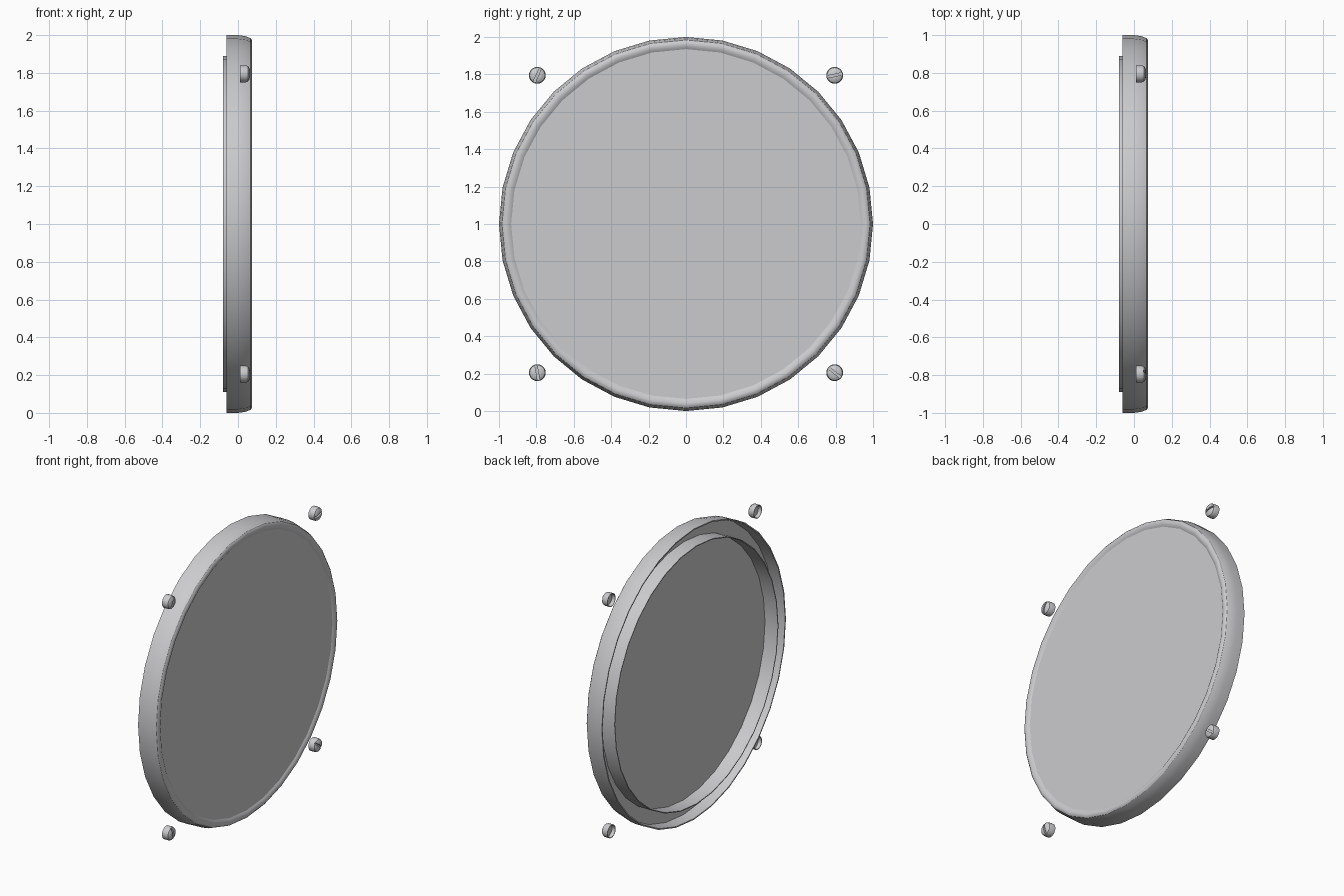
import bpy, bmesh, math
from mathutils import Matrix

if "Cube" in bpy.data.objects:
    bpy.data.objects.remove(bpy.data.objects["Cube"])

grey = bpy.data.materials.new("light grey")
grey.diffuse_color = (0.6, 0.6, 0.62, 1)
grey.use_nodes = True
grey.node_tree.nodes["Principled BSDF"].inputs["Base Color"].default_value = grey.diffuse_color


def add_object(name, bm, smooth=True):
    bmesh.ops.recalc_face_normals(bm, faces=bm.faces)
    mesh = bpy.data.meshes.new(name)
    bm.to_mesh(mesh)
    bm.free()
    mesh.materials.append(grey)
    ob = bpy.data.objects.new(name, mesh)
    bpy.context.collection.objects.link(ob)
    if smooth:
        bpy.ops.object.select_all(action='DESELECT')
        ob.select_set(True)
        bpy.context.view_layer.objects.active = ob
        bpy.ops.object.shade_smooth_by_angle(angle=math.radians(32))
    return ob


def lathe(name, profile, sides, closed=False):
    """Turn an (x, radius) profile around the x axis; end rings are capped."""
    bm = bmesh.new()
    rings = []
    for x, r in profile:
        rings.append([bm.verts.new((x, r * math.cos(a), r * math.sin(a)))
                      for a in (2 * math.pi * i / sides for i in range(sides))])
    pairs = list(zip(rings, rings[1:]))
    if closed:
        pairs.append((rings[-1], rings[0]))
    else:
        bm.faces.new(rings[0])
        bm.faces.new(rings[-1])
    for a, b in pairs:
        for i in range(sides):
            j = (i + 1) % sides
            bm.faces.new((a[i], a[j], b[j], b[i]))
    return add_object(name, bm)


# round cover: front plate, rolled rim and hollow outer wall
cover = lathe("cover", [
    (0.064, 0.935), (0.071, 0.946), (0.075, 0.96), (0.074, 0.973),
    (0.066, 0.984), (0.04, 0.994), (0.0, 1.0), (-0.06, 1.0),
    (-0.06, 0.992), (0.018, 0.985)], 32)
cover.location.z = 1

# thin locating ring standing out behind the cover
ring = lathe("back_ring", [
    (0.02, 0.89), (-0.08, 0.89), (-0.08, 0.884), (0.02, 0.884)], 32, closed=True)
ring.location.z = 1

# four domed slotted screw caps, hollow at the back
slot_angles = {(-1, 1): 65, (1, 1): 12, (-1, -1): 100, (1, -1): -38}
for n, ((sy, sz), angle) in enumerate(slot_angles.items(), 1):
    pos = (0, sy * 0.795, 1 + sz * 0.795)
    cap = lathe(f"screw_cap_{n}", [
        (0.034, 0.039), (0.01, 0.041), (0.01, 0.045), (0.042, 0.045),
        (0.053, 0.041), (0.060, 0.031), (0.064, 0.016)], 20)
    cap.location = pos

    # slot cutter
    bm = bmesh.new()
    bmesh.ops.create_cube(bm, size=1, matrix=Matrix.Diagonal((0.04, 0.12, 0.012, 1)))
    cutter = add_object(f"slot_cutter_{n}", bm, smooth=False)
    cutter.location = (0.069, pos[1], pos[2])
    cutter.rotation_euler.x = math.radians(angle)
    cutter.hide_render = True
    cutter.hide_viewport = True
    cut = cap.modifiers.new("slot", 'BOOLEAN')
    cut.operation = 'DIFFERENCE'
    cut.solver = 'EXACT'
    cut.object = cutter
